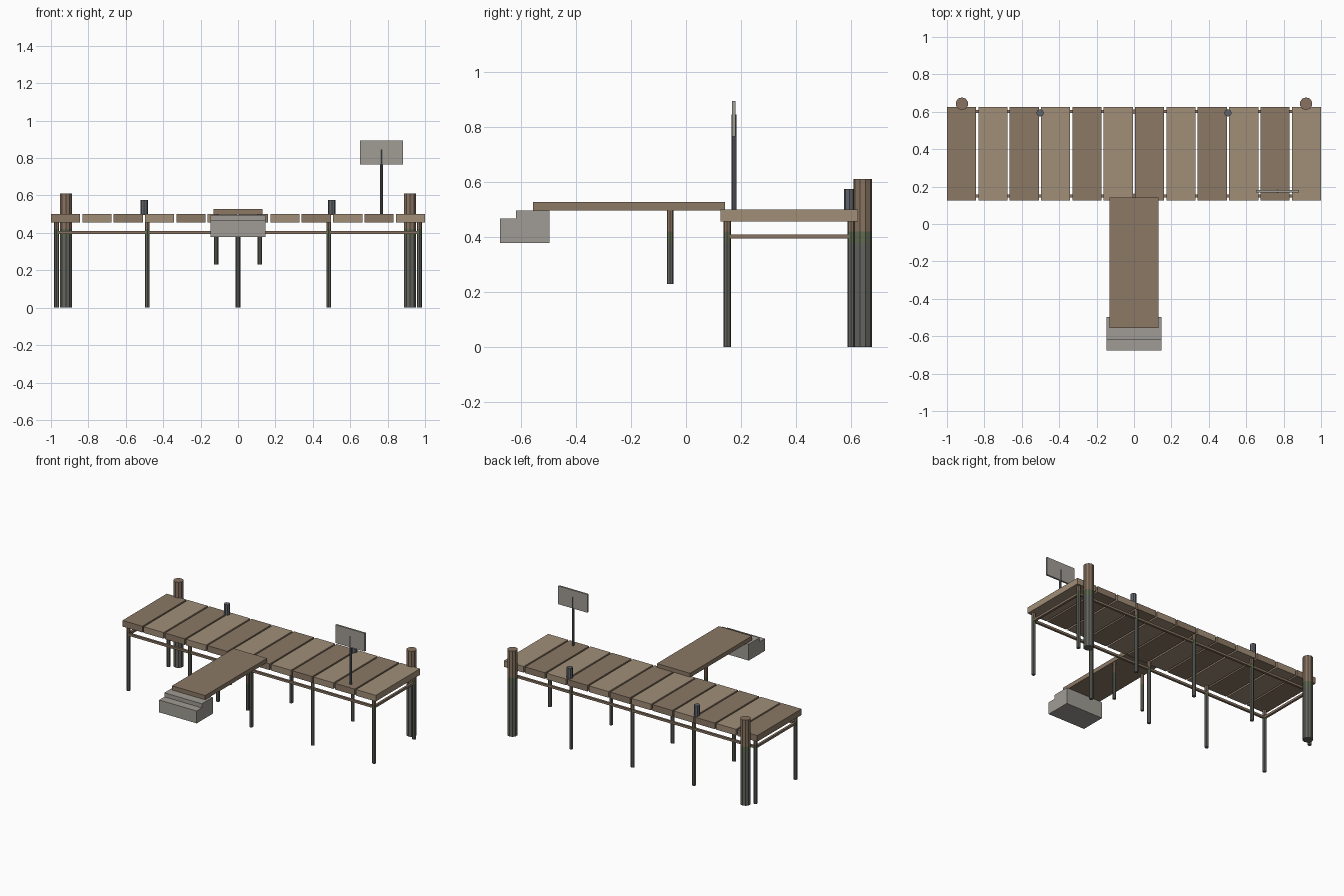
import bpy, bmesh, math

if "Cube" in bpy.data.objects:
    bpy.data.objects.remove(bpy.data.objects["Cube"])


def material(name, rgb):
    m = bpy.data.materials.new(name)
    m.diffuse_color = [(c / 255) ** 2.2 for c in rgb] + [1]
    m.use_nodes = True
    m.node_tree.nodes["Principled BSDF"].inputs["Base Color"].default_value = m.diffuse_color
    return m


WOOD_DARK = material("dark_wood", (138, 120, 101))
WOOD_LIGHT = material("light_wood", (160, 141, 119))
WOOD_POST = material("post_wood", (135, 115, 97))
ALGAE = material("algae", (98, 108, 84))
WET = material("wet_wood", (100, 101, 95))
STEEL = material("steel", (96, 100, 106))
STONE = material("stone", (158, 154, 147))
SIGN = material("sign_board", (160, 155, 147))


def finish(name, bm, mats):
    bmesh.ops.recalc_face_normals(bm, faces=bm.faces)
    me = bpy.data.meshes.new(name)
    bm.to_mesh(me)
    bm.free()
    for m in mats:
        me.materials.append(m)
    ob = bpy.data.objects.new(name, me)
    bpy.context.collection.objects.link(ob)
    return ob


def box(name, lo, hi, mat):
    bm = bmesh.new()
    bmesh.ops.create_cube(bm, size=1)
    for v in bm.verts:
        v.co = [(a + b) / 2 + c * (b - a) for a, b, c in zip(lo, hi, v.co)]
    return finish(name, bm, [mat])


def pole(name, x, y, r, levels, mats, sides=8):
    """Upright prism with one material per span between levels."""
    bm = bmesh.new()
    turn = [2 * math.pi * i / sides for i in range(sides)]
    rings = [[bm.verts.new((x + r * math.sin(a), y + r * math.cos(a), z)) for a in turn]
             for z in levels]
    for k, (low, high) in enumerate(zip(rings, rings[1:])):
        for i in range(sides):
            j = (i + 1) % sides
            bm.faces.new((low[i], low[j], high[j], high[i])).material_index = k
    bm.faces.new(rings[0])
    bm.faces.new(rings[-1]).material_index = len(mats) - 1
    return finish(name, bm, mats)


def pile(name, x, y, r, bottom, top, sides=8):
    return pole(name, x, y, r, [bottom, 0.378, 0.42, top], [WET, ALGAE, WOOD_POST], sides)


# Deck planks
pitch, width = 0.1676, 0.156
for i in range(12):
    x = -1 + i * pitch
    box(f"deck_plank_{i + 1}", (x, 0.126, 0.456), (x + width, 0.625, 0.5),
        WOOD_LIGHT if i % 2 else WOOD_DARK)

# Support piles under the deck
for y, row in ((0.15, "front"), (0.601, "back")):
    for i in range(5):
        pile(f"{row}_pile_{i + 1}", -0.97 + i * 0.485, y, 0.013, 0, 0.458)
    box(f"{row}_rail", (-0.97, y - 0.008, 0.394), (0.97, y + 0.008, 0.41), WOOD_POST)

# Ends of the deck: side rails, mooring posts, bollards, gangway piles
for s, side in ((-1, "left"), (1, "right")):
    box(f"{side}_rail", (s * 0.97 - 0.008, 0.15, 0.394), (s * 0.97 + 0.008, 0.601, 0.41), WOOD_POST)
    pile(f"{side}_mooring_post", s * 0.92, 0.643, 0.034, 0, 0.611, 10)
    pole(f"{side}_bollard", s * 0.502, 0.594, 0.02, [0.495, 0.575], [STEEL])
    pile(f"{side}_gangway_pile", s * 0.117, -0.058, 0.012, 0.23, 0.5)

# Gangway and stone steps
box("gangway", (-0.131, -0.557, 0.497), (0.131, 0.141, 0.527), WOOD_DARK)
profile = [(-0.677, 0.379), (-0.677, 0.467), (-0.618, 0.467), (-0.618, 0.496),
           (-0.496, 0.496), (-0.496, 0.379)]
bm = bmesh.new()
face = bm.faces.new([bm.verts.new((-0.148, y, z)) for y, z in profile])
ext = bmesh.ops.extrude_face_region(bm, geom=[face])
bmesh.ops.translate(bm, vec=(0.296, 0, 0),
                    verts=[v for v in ext["geom"] if isinstance(v, bmesh.types.BMVert)])
finish("stone_steps", bm, [STONE])

# Sign on a pole
pole("sign_pole", 0.767, 0.175, 0.009, [0.495, 0.845], [STEEL])
box("sign_board", (0.652, 0.168, 0.765), (0.882, 0.181, 0.895), SIGN)
